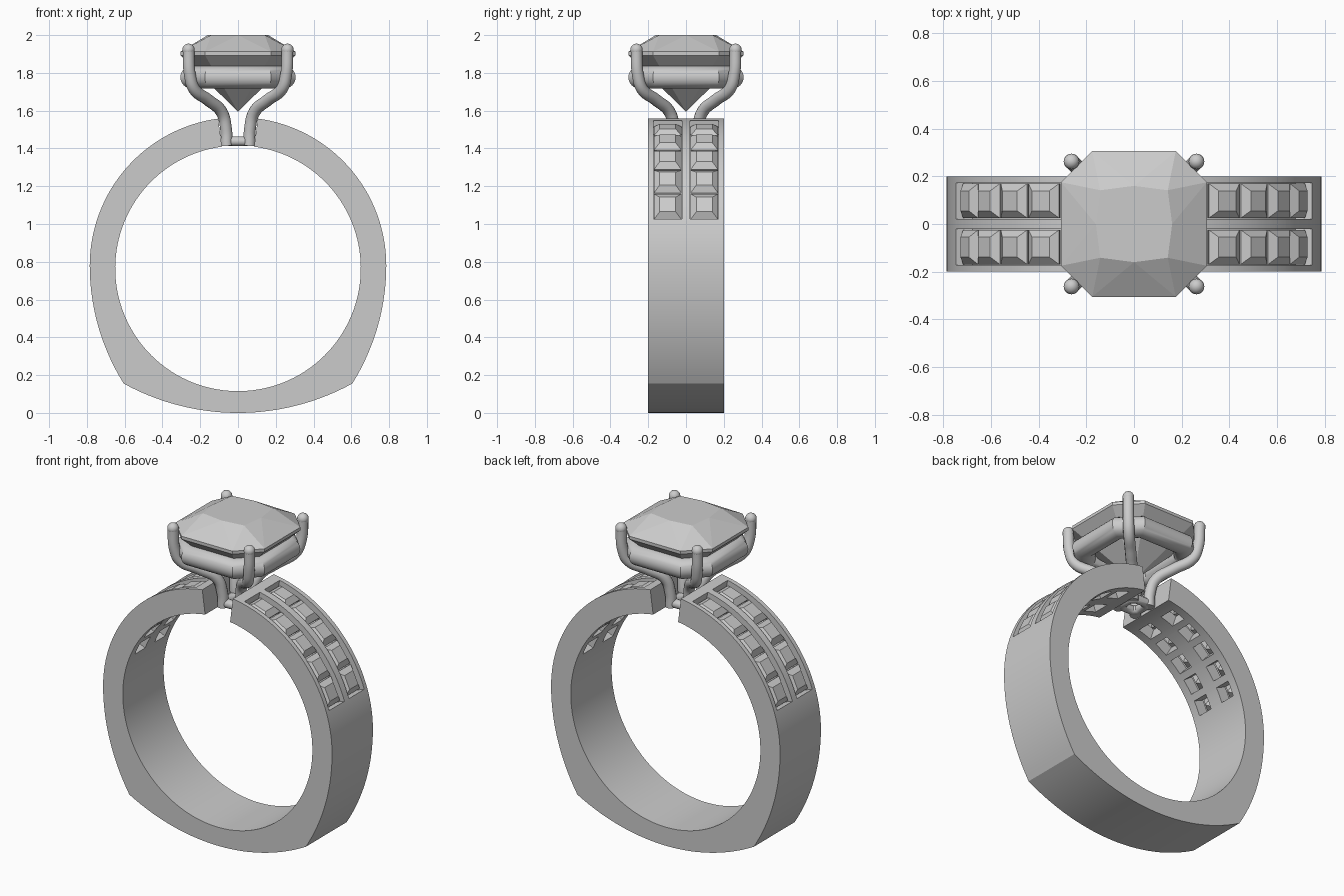
import bpy, bmesh
from math import sin, cos, tan, radians, pi, sqrt, asin, atan2
from mathutils import Matrix, Vector

if "Cube" in bpy.data.objects:
    bpy.data.objects.remove(bpy.data.objects["Cube"])

CZ = 0.775                      # centre height of the stone rows
STEP = 11.7                     # degrees per small stone
ROWS = (-0.097, 0.097)


def finish(bm, name, smooth=True):
    bmesh.ops.recalc_face_normals(bm, faces=bm.faces[:])
    me = bpy.data.meshes.new(name)
    bm.to_mesh(me)
    bm.free()
    ob = bpy.data.objects.new(name, me)
    bpy.context.collection.objects.link(ob)
    if smooth:
        activate(ob)
        bpy.ops.object.shade_smooth_by_angle(angle=radians(30))
    return ob


def activate(ob):
    bpy.ops.object.select_all(action='DESELECT')
    ob.select_set(True)
    bpy.context.view_layer.objects.active = ob


def loft(bm, rings, loop=False):
    rows = [[bm.verts.new(p) for p in r] for r in rings]
    n = len(rows[0])
    for i in range(len(rows) if loop else len(rows) - 1):
        a, b = rows[i], rows[(i + 1) % len(rows)]
        for j in range(n):
            k = (j + 1) % n
            bm.faces.new((a[j], a[k], b[k], b[j]))
    if not loop:
        bm.faces.new(rows[0])
        bm.faces.new(rows[-1])


def hull(bm, pts):
    bmesh.ops.convex_hull(bm, input=[bm.verts.new(p) for p in pts])


def octagon(h, c, z):
    return [(h, c, z), (c, h, z), (-c, h, z), (-h, c, z),
            (-h, -c, z), (-c, -h, z), (c, -h, z), (h, -c, z)]


def stone_frames():
    for y in ROWS:
        for i in range(5):
            a = 19 + STEP * (i + 0.5)
            for ang in (a, 180 - a):
                yield Matrix.Translation((0, y, CZ)) @ Matrix.Rotation(-radians(ang), 4, 'Y')


# Band: outline of bottom arc, flared side and round top, cut open at the crown
half = []
R = 1.258
end = asin(0.605 / R)
half += [(R * sin(end * i / 14), R - R * cos(end * i / 14)) for i in range(14)]
R = 1.175
end = atan2(0.625, 0.995)
half += [(-0.39 + R * cos(end * (1 - i / 14)), 0.78 - R * sin(end * (1 - i / 14))) for i in range(14)]
half += [(0.785 * cos(radians(82.3) * i / 32), 0.78 + 0.785 * sin(radians(82.3) * i / 32)) for i in range(33)]
outline = [(-x, z) for x, z in reversed(half[1:])] + half
rings = []
for x, z in outline:
    d = Vector((x, z - 0.765)).normalized() * 0.65
    u, w = d.x, d.y + 0.765
    rings.append([(x, -0.2, z), (x, 0.2, z), (u, 0.2, w), (u, -0.2, w)])
bm = bmesh.new()
loft(bm, rings)
band = finish(bm, "band", False)

# Cutters: four channels, then a window under every small stone
bm = bmesh.new()
for y in ROWS:
    for s in (1, -1):
        secs = []
        for i in range(25):
            a = radians(18.6 + 59.3 * i / 24)
            secs.append([(s * r * cos(a), y + dy, CZ + r * sin(a))
                         for r, dy in ((0.715, -0.075), (0.715, 0.075), (0.9, 0.075), (0.9, -0.075))])
        loft(bm, secs)
channels = finish(bm, "channel_cutter", False)
bm = bmesh.new()
for m in stone_frames():
    bmesh.ops.create_cube(bm, size=1, matrix=m @ Matrix.Translation((0.66, 0, 0))
                          @ Matrix.Diagonal((0.16, 0.1, 0.09, 1)))
windows = finish(bm, "window_cutter", False)
for cutter in (channels, windows):
    cutter.hide_render = True
    activate(band)
    mod = band.modifiers.new("cut", 'BOOLEAN')
    mod.operation = 'DIFFERENCE'
    mod.solver = 'EXACT'
    mod.object = cutter
    bpy.ops.object.modifier_apply(modifier=mod.name)
    bpy.data.objects.remove(cutter)
activate(band)
bpy.ops.object.shade_smooth_by_angle(angle=radians(20))

# Small square stones set in the channels
bm = bmesh.new()
for m in stone_frames():
    pts = [(0.665, 0, 0)]
    for r, hy, hz in ((0.782, 0.042, 0.042), (0.755, 0.072, 0.074), (0.747, 0.072, 0.073)):
        pts += [(r, sy * hy, sz * hz) for sy in (1, -1) for sz in (1, -1)]
    hull(bm, [m @ Vector(p) for p in pts])
finish(bm, "channel_stones", False)

# Centre stone: cut-corner square girdle, star-faceted crown, pointed pavilion
bm = bmesh.new()
pts = [(0, 0, 1.595)] + octagon(0.305, 0.175, 1.893) + octagon(0.305, 0.175, 1.912)
for k in range(8):
    r = 0.16 if k % 2 == 0 else 0.2
    pts.append((r * cos(k * pi / 4), r * sin(k * pi / 4), 2.0))
hull(bm, pts)
finish(bm, "centre_stone", False)


# Round-wire octagonal rails: gallery under the stone, and small base collar
def rail(name, h, c, r, z, n=24):
    bm = bmesh.new()
    t = tan(pi / 8)
    loft(bm, [octagon(h + r * cos(2 * pi * i / n), c + t * r * cos(2 * pi * i / n),
                      z + r * sin(2 * pi * i / n)) for i in range(n)], loop=True)
    finish(bm, name)


rail("gallery_rail", 0.245, 0.15, 0.06, 1.777)
rail("base_collar", 0.057, 0.035, 0.026, 1.438)

# Four prongs: bent wire with a domed tip
path = [(0.06, 1.415), (0.063, 1.5), (0.085, 1.59), (0.16, 1.658),
        (0.232, 1.715), (0.255, 1.79), (0.262, 1.922)]
for sx, sy, name in ((1, 1, "back_right"), (-1, 1, "back_left"),
                     (1, -1, "front_right"), (-1, -1, "front_left")):
    cu = bpy.data.curves.new(name + "_prong", 'CURVE')
    cu.dimensions = '3D'
    cu.bevel_depth = 0.032
    cu.bevel_resolution = 4
    cu.use_fill_caps = True
    sp = cu.splines.new('BEZIER')
    sp.resolution_u = 6
    sp.bezier_points.add(len(path) - 1)
    for p, (d, z) in zip(sp.bezier_points, path):
        p.co = (sx * d, sy * d, z)
        p.handle_left_type = p.handle_right_type = 'AUTO'
    ob = bpy.data.objects.new(name + "_prong", cu)
    bpy.context.collection.objects.link(ob)
    activate(ob)
    bpy.ops.object.convert(target='MESH')
    bm = bmesh.new()
    bm.from_mesh(ob.data)
    bmesh.ops.create_uvsphere(bm, u_segments=16, v_segments=10, radius=0.033,
                              matrix=Matrix.Translation((sx * 0.262, sy * 0.262, 1.922)))
    bm.to_mesh(ob.data)
    bm.free()
    bpy.ops.object.shade_smooth_by_angle(angle=radians(40))
